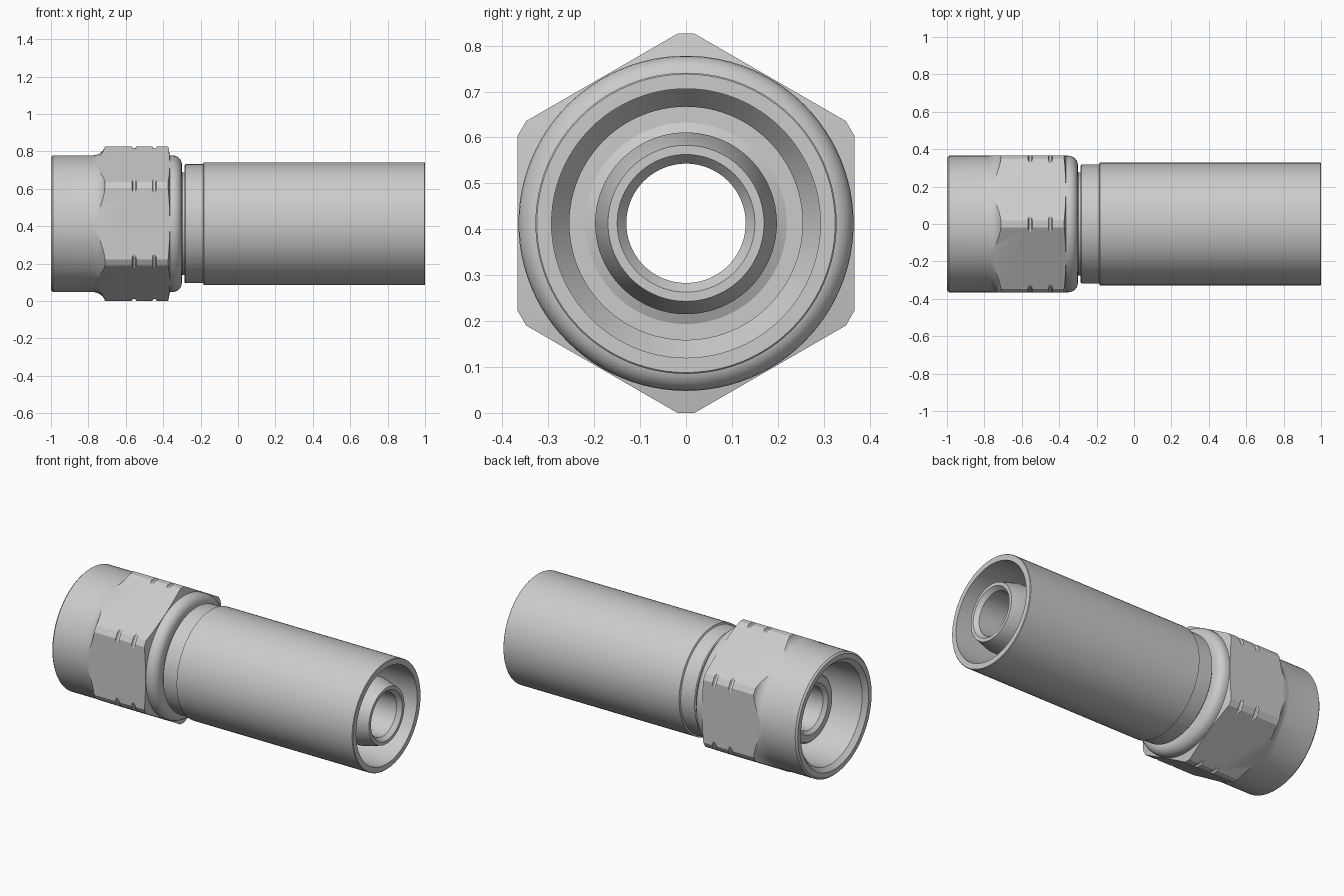
import bpy, bmesh
from math import sin, cos, pi, sqrt, radians

if "Cube" in bpy.data.objects:
    bpy.data.objects.remove(bpy.data.objects["Cube"])

AXIS_Z = 0.413   # height of the fitting's centre line
SEGMENTS = 96


def make_object(name, bm):
    bmesh.ops.recalc_face_normals(bm, faces=bm.faces)
    mesh = bpy.data.meshes.new(name)
    bm.to_mesh(mesh)
    bm.free()
    obj = bpy.data.objects.new(name, mesh)
    obj.location.z = AXIS_Z
    bpy.context.collection.objects.link(obj)
    return obj


def revolve(name, profile):
    """Turn a closed (x, radius) outline around the x axis."""
    bm = bmesh.new()
    rings = []
    for s in range(SEGMENTS):
        a = 2 * pi * s / SEGMENTS
        rings.append([bm.verts.new((x, r * cos(a), r * sin(a))) for x, r in profile])
    n = len(profile)
    for s in range(SEGMENTS):
        p, q = rings[s], rings[(s + 1) % SEGMENTS]
        for i in range(n):
            j = (i + 1) % n
            bm.faces.new((p[i], p[j], q[j], q[i]))
    return make_object(name, bm)


def arc(cx, cr, rx, rr, start, end, steps=6):
    """Points on an elliptical arc in the (x, radius) plane, angles in degrees."""
    angles = [radians(start + (end - start) * i / steps) for i in range(steps + 1)]
    return [(cx + rx * cos(a), cr + rr * sin(a)) for a in angles]


def smooth(obj):
    bpy.ops.object.select_all(action='DESELECT')
    obj.select_set(True)
    bpy.context.view_layer.objects.active = obj
    bpy.ops.object.shade_smooth_by_angle(angle=radians(28))


# Swivel nut: turned outline with fillet, two corner grooves and rounded back
TOP = 0.416
nut_outline = (
    [(-1.0, 0.355), (-0.99, 0.365)]
    + arc(-0.78, 0.425, 0.07, 0.06, -90, -8)
    + [(-0.705, TOP)]
    + arc(-0.555, TOP, 0.012, 0.014, 180, 360)
    + arc(-0.447, TOP, 0.012, 0.014, 180, 360)
    + [(-0.374, TOP), (-0.364, 0.365)]
    + arc(-0.35, 0.315, 0.05, 0.05, 90, 0)
    + [(-0.30, 0.268), (-0.42, 0.268), (-0.45, 0.30), (-0.975, 0.30), (-1.0, 0.325)]
)
nut = revolve("swivel_nut", nut_outline)

# Hexagon with trimmed corners, used to shape the nut
FLAT, CORNER = 0.367, 0.413
half = (FLAT - CORNER * sqrt(3) / 2) * 2
bm = bmesh.new()
loops = []
for x in (-1.1, -0.2):
    loop = []
    for k in range(6):
        a = radians(30 + 60 * k)
        for w in (-half, half):
            loop.append(bm.verts.new((x, CORNER * cos(a) - w * sin(a),
                                      CORNER * sin(a) + w * cos(a))))
    bm.faces.new(loop)
    loops.append(loop)
for i in range(12):
    j = (i + 1) % 12
    bm.faces.new((loops[0][i], loops[0][j], loops[1][j], loops[1][i]))
hexagon = make_object("hexagon_cutter", bm)
hexagon.hide_render = True

mod = nut.modifiers.new("hexagon", 'BOOLEAN')
mod.operation = 'INTERSECT'
mod.solver = 'EXACT'
mod.object = hexagon
bpy.context.view_layer.objects.active = nut
bpy.ops.object.modifier_apply(modifier=mod.name)
bpy.data.objects.remove(hexagon)

# Crimp sleeve: hollow, open to the hose end
sleeve = revolve("crimp_sleeve", [
    (-0.285, 0.272), (-0.285, 0.313), (-0.28, 0.318), (-0.187, 0.318),
    (-0.183, 0.328), (0.997, 0.328), (1.0, 0.325), (1.0, 0.293),
    (-0.05, 0.293), (-0.10, 0.254), (-0.16, 0.254), (-0.16, 0.205),
    (-0.20, 0.205), (-0.20, 0.272)])

# Hose stem: bored tube with tapered tip, neck and collar inside the nut
stem = revolve("hose_stem", [
    (-0.85, 0.15), (-0.85, 0.19), (-0.84, 0.20), (-0.48, 0.20), (-0.48, 0.262),
    (-0.31, 0.262), (-0.298, 0.275), (-0.28, 0.275), (-0.28, 0.262), (-0.18, 0.262),
    (-0.15, 0.198), (0.90, 0.198), (1.0, 0.17), (1.0, 0.15), (0.975, 0.13),
    (-0.83, 0.13)])

for part in (nut, sleeve, stem):
    smooth(part)
